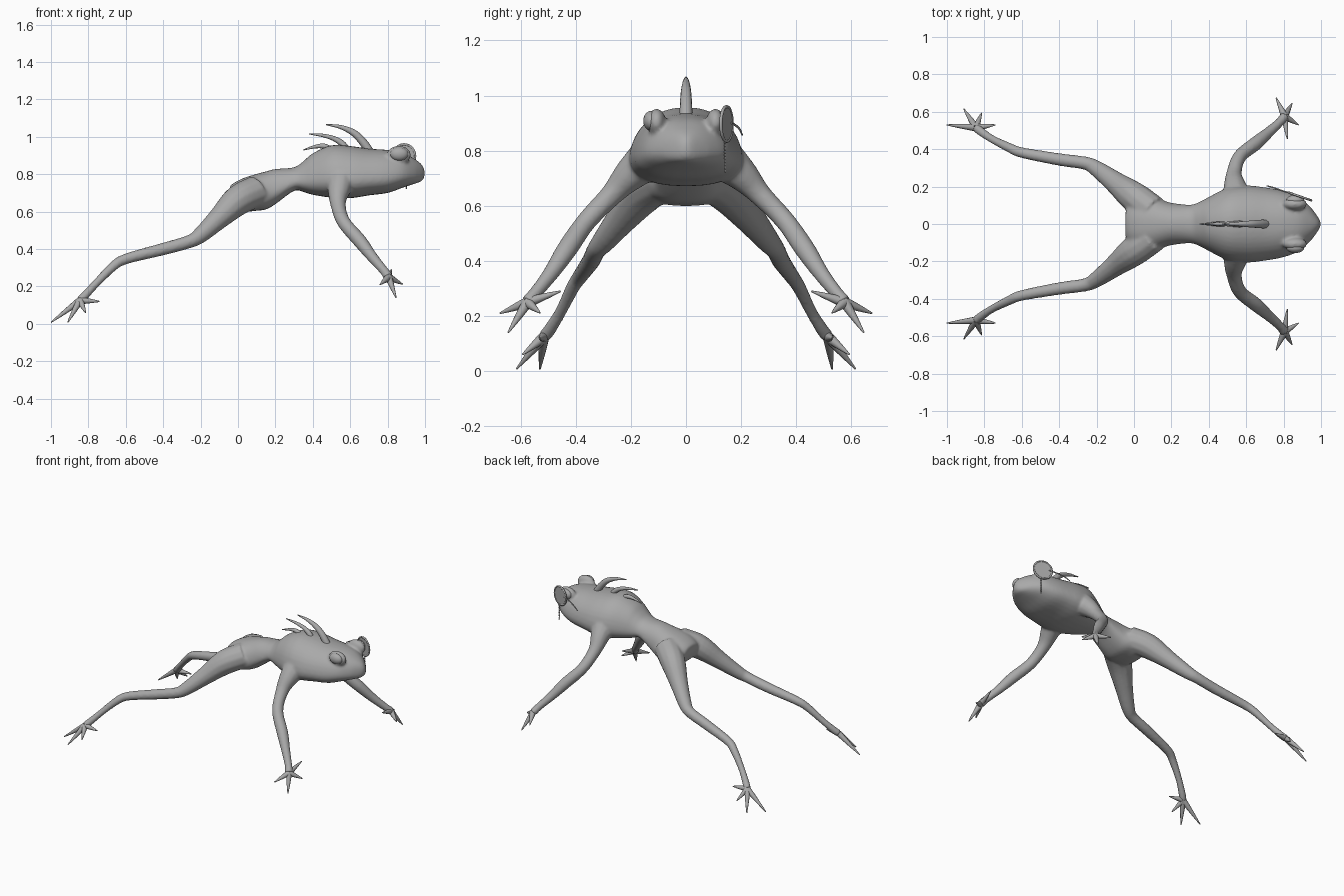
import bpy, bmesh, math
from mathutils import Vector, Matrix

if "Cube" in bpy.data.objects:
    bpy.data.objects.remove(bpy.data.objects["Cube"])

skin = bpy.data.materials.new("plain grey")
skin.diffuse_color = (0.4, 0.4, 0.4, 1)
skin.use_nodes = True
skin.node_tree.nodes["Principled BSDF"].inputs["Base Color"].default_value = skin.diffuse_color
REF = Vector((0.3, 0.5, 1.0))


def spline(points, steps):
    """Catmull-Rom resampling of 4D points."""
    p = [Vector(q) for q in points]
    p = [2 * p[0] - p[1]] + p + [2 * p[-1] - p[-2]]
    out = []
    for i in range(1, len(p) - 2):
        a, b, c, d = p[i - 1:i + 3]
        for s in range(steps):
            t = s / steps
            out.append(0.5 * (2 * b + (c - a) * t + (2 * a - 5 * b + 4 * c - d) * t * t
                              + (3 * b - a - 3 * c + d) * t ** 3))
    return out + [p[-2]]


def skin_rings(bm, rings):
    """Bridge rings of coordinates into a closed surface."""
    loops = [[bm.verts.new(co) for co in r] for r in rings]
    n = len(loops[0])
    for a, b in zip(loops, loops[1:]):
        for i in range(n):
            bm.faces.new((a[i], a[(i + 1) % n], b[(i + 1) % n], b[i]))
    bm.faces.new(loops[0][::-1])
    bm.faces.new(loops[-1])


def tube(bm, points, sides=12, steps=5):
    """Tapered tube through (x, y, z, radius) points."""
    q = spline(points, steps)
    rings = []
    for i, c in enumerate(q):
        d = (q[min(i + 1, len(q) - 1)] - q[max(i - 1, 0)]).to_3d().normalized()
        u = d.cross(REF).normalized()
        v = d.cross(u)
        r = max(c[3], 0.002)
        rings.append([c.to_3d() + r * (u * math.cos(k * math.tau / sides)
                                       + v * math.sin(k * math.tau / sides))
                      for k in range(sides)])
    skin_rings(bm, rings)


def ball(bm, center, radii, segs=20):
    m = Matrix.Translation(center) @ Matrix.Diagonal((*radii, 1))
    bmesh.ops.create_uvsphere(bm, u_segments=segs, v_segments=segs // 2 + 2, radius=1, matrix=m)


def finish(bm, name):
    bmesh.ops.recalc_face_normals(bm, faces=bm.faces)
    mesh = bpy.data.meshes.new(name)
    bm.to_mesh(mesh)
    bm.free()
    mesh.materials.append(skin)
    ob = bpy.data.objects.new(name, mesh)
    bpy.context.collection.objects.link(ob)
    bpy.context.view_layer.objects.active = ob
    bpy.ops.object.select_all(action='DESELECT')
    ob.select_set(True)
    bpy.ops.object.shade_smooth_by_angle(angle=math.radians(50))
    return ob


# Torso stations: x, bottom, top, half width
TORSO = [(-0.045, 0.68, 0.735, 0.07), (-0.02, 0.625, 0.755, 0.12), (0.03, 0.6, 0.78, 0.15),
         (0.1, 0.605, 0.802, 0.142), (0.15, 0.612, 0.815, 0.125), (0.2, 0.64, 0.828, 0.11),
         (0.3, 0.712, 0.837, 0.1), (0.35, 0.705, 0.87, 0.115), (0.4, 0.69, 0.912, 0.14),
         (0.5, 0.675, 0.955, 0.188), (0.6, 0.672, 0.951, 0.2), (0.7, 0.687, 0.937, 0.19),
         (0.8, 0.7, 0.93, 0.172), (0.88, 0.728, 0.915, 0.142), (0.94, 0.748, 0.885, 0.092),
         (0.98, 0.762, 0.855, 0.042), (0.998, 0.785, 0.825, 0.012)]
# Limb paths: x, y, z, radius
ARM = [(0.56, 0.1, 0.8, 0.09), (0.54, 0.2, 0.715, 0.062), (0.535, 0.27, 0.64, 0.042),
       (0.565, 0.36, 0.545, 0.037), (0.65, 0.43, 0.445, 0.038), (0.72, 0.49, 0.355, 0.03),
       (0.78, 0.545, 0.285, 0.025), (0.805, 0.575, 0.25, 0.028)]
LEG = [(0.1, 0.07, 0.71, 0.085), (0.0, 0.145, 0.66, 0.082), (-0.1, 0.222, 0.567, 0.06),
       (-0.2, 0.296, 0.475, 0.044), (-0.26, 0.325, 0.44, 0.036), (-0.4, 0.345, 0.4, 0.034),
       (-0.6, 0.382, 0.347, 0.029), (-0.67, 0.41, 0.305, 0.026), (-0.76, 0.455, 0.215, 0.022),
       (-0.82, 0.495, 0.15, 0.024), (-0.845, 0.515, 0.125, 0.024)]
FINGERS = [(0.76, 0.675, 0.21), (0.845, 0.645, 0.14), (0.88, 0.53, 0.212), (0.82, 0.455, 0.29)]
TOES = [(-1.0, 0.53, 0.008), (-0.91, 0.615, 0.008), (-0.815, 0.593, 0.06), (-0.74, 0.53, 0.12)]

# Torso, limbs and eyelids fused into one soft skin
bm = bmesh.new()
rings = []
for x, lo, hi, w in spline(TORSO, 4):
    ring = []
    for k in range(32):
        a = k * math.tau / 32
        c, s = math.cos(a), math.sin(a)
        c = math.copysign(abs(c) ** 0.85, c)
        s = math.copysign(abs(s) ** 0.85, s)
        ring.append((x, w * c * (1 - 0.2 * s), (lo + hi) / 2 + (hi - lo) / 2 * s))
    rings.append(ring)
skin_rings(bm, rings)
for side in (1, -1):
    for path in (ARM, LEG):
        tube(bm, [(x, y * side, z, r) for x, y, z, r in path])
    ball(bm, (0.86, 0.107 * side, 0.903), (0.066, 0.034, 0.05))
body = finish(bm, "body")
remesh = body.modifiers.new("fuse", 'REMESH')
remesh.mode = 'VOXEL'
remesh.voxel_size = 0.008
remesh.use_smooth_shade = True
soft = body.modifiers.new("soften", 'SMOOTH')
soft.factor = 0.5
soft.iterations = 10

for side, label in ((1, "left"), (-1, "right")):
    # Splayed fingers and toes
    for part, path, tips in (("fingers", ARM, FINGERS), ("toes", LEG, TOES)):
        bm = bmesh.new()
        root = Vector(path[-1][:3])
        for tip in tips:
            tip = Vector(tip)
            pts = [(root, 0.02), (root.lerp(tip, 0.35), 0.015),
                   (root.lerp(tip, 0.7), 0.009), (tip, 0.003)]
            tube(bm, [(p.x, p.y * side, p.z, r) for p, r in pts], 10, 3)
        finish(bm, label + "_" + part)
    # Eyeball
    bm = bmesh.new()
    ball(bm, (0.862, 0.127 * side, 0.908), (0.048, 0.028, 0.036), 24)
    finish(bm, label + "_eye")

# Curved spines swept back along the spine of the torso
SPINES = [[(0.71, 0, 0.91, 0.024), (0.67, 0, 0.97, 0.022), (0.62, 0, 1.02, 0.018),
           (0.55, 0, 1.052, 0.011), (0.47, 0, 1.066, 0.003)],
          [(0.59, 0, 0.92, 0.02), (0.555, 0, 0.965, 0.017), (0.51, 0, 0.992, 0.013),
           (0.45, 0, 1.008, 0.009), (0.38, 0, 1.016, 0.003)],
          [(0.5, 0, 0.93, 0.016), (0.46, 0, 0.95, 0.014), (0.41, 0, 0.947, 0.009),
           (0.35, 0, 0.93, 0.003)]]
bm = bmesh.new()
for s in SPINES:
    tube(bm, s)
finish(bm, "back_spines")

# Eyeglass disc with raised rim, over the left eye
bm = bmesh.new()
normal = Vector((0.04, 0.115, 0.0)).normalized()
place = Matrix.Translation((0.888, 0.147, 0.897)) @ normal.to_track_quat('Z', 'Y').to_matrix().to_4x4()
bmesh.ops.create_cone(bm, cap_ends=True, segments=40, radius1=0.063, radius2=0.063,
                      depth=0.006, matrix=place)
finish(bm, "eyeglass_lens")
bpy.ops.mesh.primitive_torus_add(major_radius=0.063, minor_radius=0.006,
                                 major_segments=40, minor_segments=8)
rim = bpy.context.object
rim.name = "eyeglass_rim"
rim.matrix_world = place
rim.data.materials.append(skin)
bpy.ops.object.shade_smooth_by_angle(angle=math.radians(50))

# Thin arm running back from the eyeglass
bm = bmesh.new()
tube(bm, [(0.85, 0.163, 0.9, 0.004), (0.8, 0.175, 0.895, 0.004),
          (0.75, 0.193, 0.88, 0.004), (0.71, 0.204, 0.857, 0.003)], 8, 4)
finish(bm, "eyeglass_arm")

# Hanging bead chain
bm = bmesh.new()
for i in range(10):
    ball(bm, (0.9, 0.142, 0.83 - i * 0.0115), (0.004, 0.004, 0.0065), 8)
finish(bm, "eyeglass_chain")
